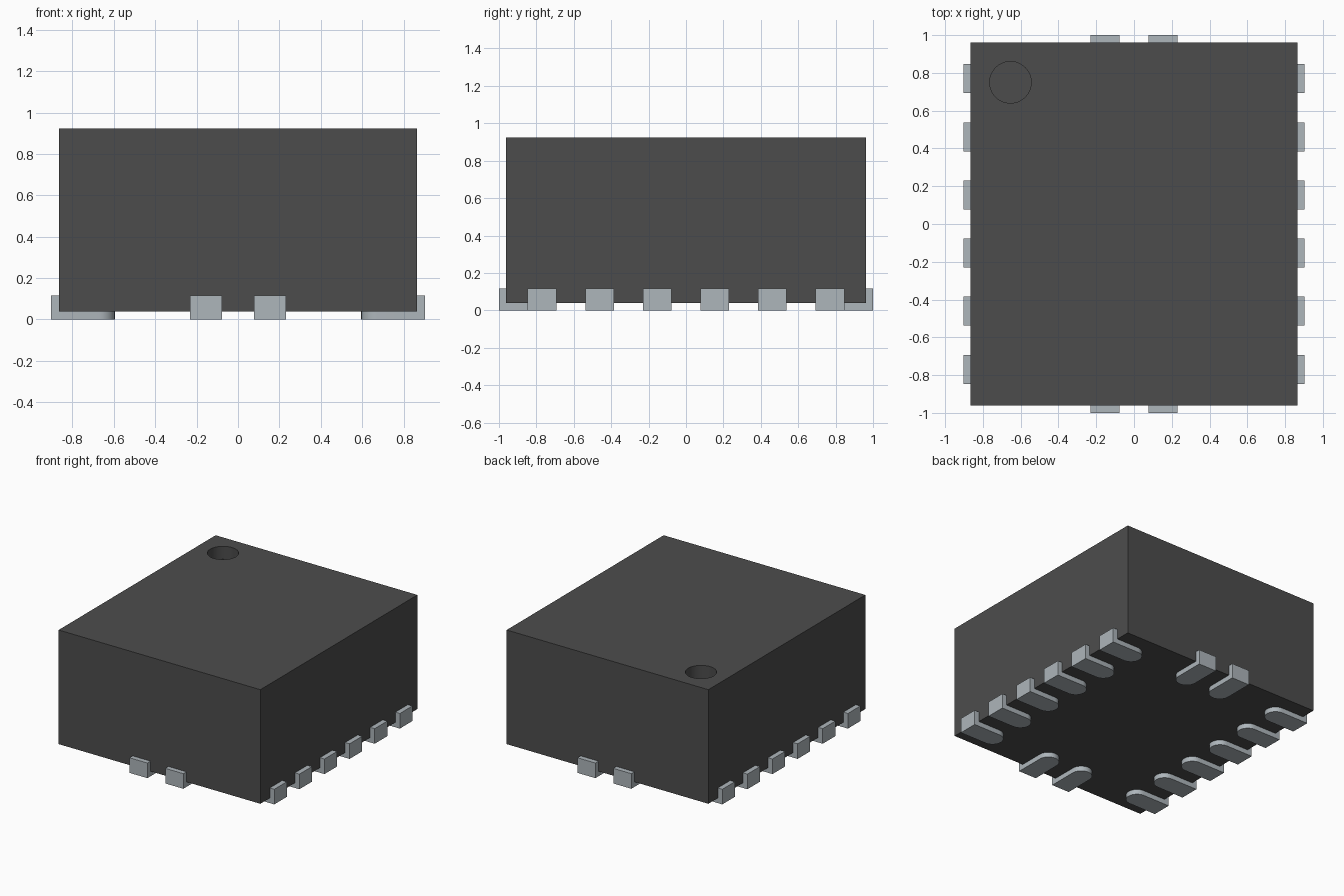
import bpy, bmesh, math
from mathutils import Matrix, Vector

cube = bpy.data.objects.get("Cube")
if cube:
    bpy.data.objects.remove(cube, do_unlink=True)

# Main dimensions
HX, HY = 0.865, 0.9615        # half size of the body
TOP = 0.923
T = 0.0385                    # metal thickness
PAD_W, PAD_H, PAD_L = 0.154, 0.117, 0.308
PITCH = 0.3077


def material(name, rgb):
    m = bpy.data.materials.new(name)
    m.use_nodes = True
    m.diffuse_color = (*rgb, 1)
    bsdf = m.node_tree.nodes["Principled BSDF"]
    bsdf.inputs["Base Color"].default_value = (*rgb, 1)
    bsdf.inputs["Roughness"].default_value = 0.6
    return m


def make_object(name, bm, mat):
    bmesh.ops.recalc_face_normals(bm, faces=bm.faces[:])
    mesh = bpy.data.meshes.new(name)
    bm.to_mesh(mesh)
    bm.free()
    mesh.materials.append(mat)
    obj = bpy.data.objects.new(name, mesh)
    bpy.context.collection.objects.link(obj)
    return obj


def smooth(obj):
    bpy.ops.object.select_all(action='DESELECT')
    obj.select_set(True)
    bpy.context.view_layer.objects.active = obj
    bpy.ops.object.shade_smooth_by_angle(angle=math.radians(35))


def extrude_up(bm, faces, height):
    """Extrude faces upward and return the moved caps."""
    new = bmesh.ops.extrude_face_region(bm, geom=faces, use_keep_orig=True)["geom"]
    verts = [g for g in new if isinstance(g, bmesh.types.BMVert)]
    bmesh.ops.translate(bm, vec=(0, 0, height), verts=verts)
    return [g for g in new if isinstance(g, bmesh.types.BMFace)]


charcoal = material("charcoal plastic", (0.073, 0.073, 0.073))
silver = material("silver metal", (0.42, 0.465, 0.495))

# Body block
bm = bmesh.new()
bmesh.ops.create_cube(bm, size=1, matrix=Matrix.Translation((0, 0, (TOP + T) / 2))
                      @ Matrix.Diagonal((2 * HX, 2 * HY, TOP - T, 1)))
body = make_object("body", bm, charcoal)

# Round corner recess, cut into the top
bm = bmesh.new()
bmesh.ops.create_cone(bm, cap_ends=True, segments=48, radius1=0.11, radius2=0.11, depth=0.2,
                      matrix=Matrix.Translation((-0.654, 0.75, TOP)))
cutter = make_object("recess_cutter", bm, charcoal)
cutter.hide_render = True
cut = body.modifiers.new("corner_recess", 'BOOLEAN')
cut.operation, cut.solver, cut.object = 'DIFFERENCE', 'EXACT', cutter
bpy.ops.object.select_all(action='DESELECT')
body.select_set(True)
bpy.context.view_layer.objects.active = body
bpy.ops.object.modifier_apply(modifier=cut.name)
bpy.data.objects.remove(cutter, do_unlink=True)
smooth(body)


# Terminal: a round-ended foot with an upright plate; local +x points outward from the body wall
def terminal_mesh():
    bm = bmesh.new()
    r = PAD_W / 2
    centre = T - PAD_L + r
    arc = [bm.verts.new((centre - r * math.sin(a), r * math.cos(a), 0))
           for a in (math.pi * i / 16 for i in range(17))]
    wall = [bm.verts.new((0, y, 0)) for y in (-r, r)]
    outer = [bm.verts.new((T, y, 0)) for y in (-r, r)]
    foot = bm.faces.new(arc + wall)
    strip = bm.faces.new((wall[0], outer[0], outer[1], wall[1]))
    caps = extrude_up(bm, [foot, strip], T)
    plate = max(caps, key=lambda f: f.calc_center_median().x)
    extrude_up(bm, [plate], PAD_H - T)
    bm.faces.remove(plate)
    return bm


def add_terminal(name, angle, location):
    bm = terminal_mesh()
    bm.transform(Matrix.Translation(Vector(location)) @ Matrix.Rotation(angle, 4, 'Z'))
    smooth(make_object(name, bm, silver))


# Six terminals on each long side
for i in range(6):
    y = (i - 2.5) * PITCH
    add_terminal(f"left_terminal_{i + 1}", 0, (HX, y, 0))
    add_terminal(f"right_terminal_{i + 1}", math.pi, (-HX, y, 0))

# Two terminals on the front and the back
for i in range(2):
    x = (i - 0.5) * PITCH
    add_terminal(f"front_terminal_{i + 1}", -math.pi / 2, (x, -HY, 0))
    add_terminal(f"back_terminal_{i + 1}", math.pi / 2, (x, HY, 0))
